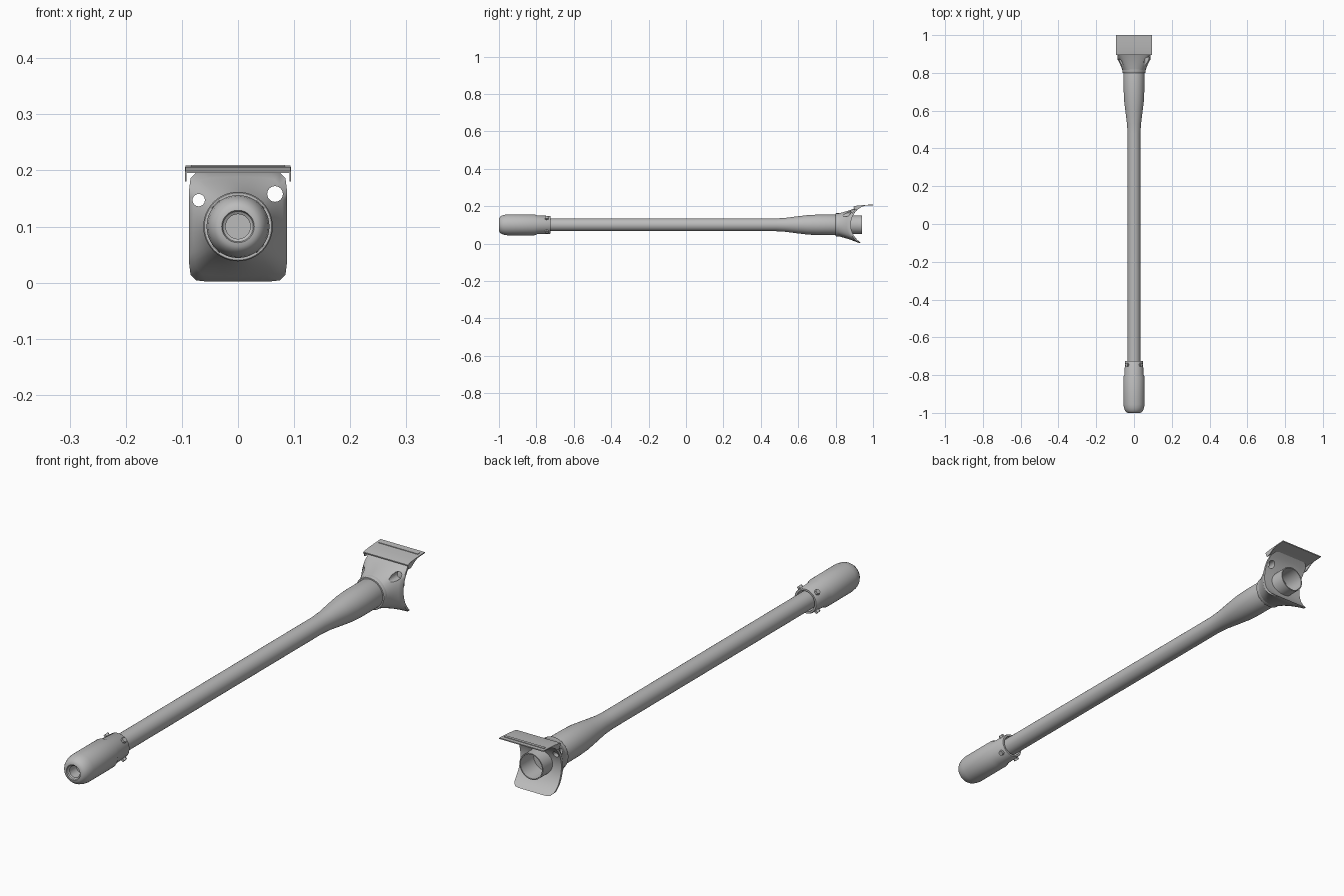
import bpy, bmesh, math
from mathutils import Vector, Matrix

if "Cube" in bpy.data.objects:
    bpy.data.objects.remove(bpy.data.objects["Cube"])

CZ = 0.1      # height of the barrel axis
N = 48        # sides of round parts

grey = bpy.data.materials.new("steel_grey")
grey.diffuse_color = (0.5, 0.5, 0.5, 1)
grey.use_nodes = True
grey.node_tree.nodes["Principled BSDF"].inputs["Base Color"].default_value = grey.diffuse_color


def finish(name, bm, smooth=True, angle=35):
    bmesh.ops.recalc_face_normals(bm, faces=bm.faces)
    me = bpy.data.meshes.new(name)
    bm.to_mesh(me)
    bm.free()
    me.materials.append(grey)
    ob = bpy.data.objects.new(name, me)
    bpy.context.collection.objects.link(ob)
    if smooth:
        bpy.ops.object.select_all(action='DESELECT')
        ob.select_set(True)
        bpy.context.view_layer.objects.active = ob
        bpy.ops.object.shade_smooth_by_angle(angle=math.radians(angle))
    return ob


def loft(name, rings, closed=False, caps=True, angle=35):
    """Skin a list of equal-length point rings."""
    bm = bmesh.new()
    vr = [[bm.verts.new(p) for p in r] for r in rings]
    pairs = list(zip(vr, vr[1:])) + ([(vr[-1], vr[0])] if closed else [])
    for a, b in pairs:
        for i in range(len(a)):
            j = (i + 1) % len(a)
            bm.faces.new((a[i], a[j], b[j], b[i]))
    if caps and not closed:
        bm.faces.new(vr[0])
        bm.faces.new(vr[-1])
    return finish(name, bm, angle=angle)


def circle(r, y, n=N):
    return [(r * math.cos(2 * math.pi * i / n), y, CZ + r * math.sin(2 * math.pi * i / n))
            for i in range(n)]


def lathe(name, profile, **kw):
    return loft(name, [circle(r, y) for y, r in profile], **kw)


# Barrel tube, flaring at the rear into the breech sleeve with an open end
lathe("barrel", [(-0.78, 0.034), (0.48, 0.034), (0.53, 0.037), (0.60, 0.046),
                 (0.65, 0.052), (0.70, 0.0545), (0.80, 0.055), (0.82, 0.05),
                 (0.94, 0.05), (0.94, 0.046), (0.86, 0.046)])

# Muzzle brake with rounded nose, recessed bore and a narrower rear collar
lathe("muzzle", [(-0.95, 0.022), (-0.992, 0.022), (-0.995, 0.027), (-1.0, 0.029),
                 (-0.999, 0.036), (-0.994, 0.043), (-0.985, 0.049), (-0.972, 0.0535),
                 (-0.955, 0.056), (-0.81, 0.056), (-0.795, 0.050), (-0.728, 0.048),
                 (-0.725, 0.046), (-0.725, 0.039), (-0.76, 0.039)])

# Clamp bolts around the muzzle collar
for k in range(4):
    a = math.radians(45 + 90 * k)
    d = Vector((math.cos(a), 0, math.sin(a)))
    bm = bmesh.new()
    rot = d.to_track_quat('Z', 'Y').to_matrix().to_4x4()
    bmesh.ops.create_cone(bm, cap_ends=True, segments=6, radius1=0.011, radius2=0.010,
                          depth=0.014,
                          matrix=Matrix.Translation(Vector((0, -0.745, CZ)) + d * 0.050) @ rot)
    finish("clamp_bolt_%d" % (k + 1), bm, smooth=False)

# Collar ring where the barrel enters the shield
lathe("shield_collar", [(0.80, 0.054), (0.80, 0.060), (0.803, 0.062),
                        (0.822, 0.062), (0.822, 0.054)], closed=True)


# Shield: round at the front, flaring to a rounded rectangle with a hollow rear
def arc(z):
    """Concave rear surface of the shield."""
    return 0.995 - math.sqrt(max(0.0, 0.114 ** 2 - (z - CZ) ** 2))


def rect(hx, hz, r):
    """Rounded rectangle sampled at the same angles as circle()."""
    pts = []
    for i in range(N):
        t = 2 * math.pi * i / N
        c, s = math.cos(t), math.sin(t)
        k = min(hx / max(abs(c), 1e-6), hz / max(abs(s), 1e-6))
        x, z = k * c, k * s
        ox, oz = abs(x) - (hx - r), abs(z) - (hz - r)
        if ox > 0 and oz > 0:
            l = math.hypot(ox, oz)
            x = math.copysign(hx - r + ox / l * r, x)
            z = math.copysign(hz - r + oz / l * r, z)
        pts.append((x, z + CZ))
    return pts


outer = rect(0.087, 0.098, 0.022)
front = circle(0.060, 0.81)
edge_f = [(x, arc(z) - 0.010, z) for x, z in outer]
edge_b = [(x, arc(z), z) for x, z in outer]


def blend(t, bow):
    out = []
    for a, b in zip(front, edge_f):
        u = t - bow * t * (1 - t)          # slight concave flare
        out.append((a[0] + (b[0] - a[0]) * u, a[1] + (b[1] - a[1]) * t,
                    a[2] + (b[2] - a[2]) * u))
    return out


rings = [front] + [blend(t, 0.3) for t in (0.2, 0.4, 0.6, 0.8)] + [edge_f, edge_b]
hole = circle(0.0495, 0)
for t in (0.25, 0.5, 0.75, 1.0):
    ring = []
    for (x, z), h in zip(outer, hole):
        zz = z + (h[2] - z) * t
        ring.append((x + (h[0] - x) * t, arc(zz), zz))
    rings.append(ring)
rings.append(circle(0.0495, 0.812))
shield = loft("shield", rings, closed=True, angle=40)

# Sight openings through the shield
for name, x, z, r in (("sight_cutter", 0.066, 0.158, 0.014),
                      ("gun_port_cutter", -0.070, 0.147, 0.011)):
    bm = bmesh.new()
    bmesh.ops.create_cone(bm, cap_ends=True, segments=24, radius1=r, radius2=r, depth=0.4,
                          matrix=Matrix.Translation((x, 0.9, z)) @ Matrix.Rotation(math.pi / 2, 4, 'X'))
    cutter = finish(name, bm, smooth=False)
    cutter.hide_render = True
    cutter.hide_set(True)
    m = shield.modifiers.new(name, 'BOOLEAN')
    m.object = cutter
    m.operation = 'DIFFERENCE'
    m.solver = 'EXACT'


# Thin curved cover plate on top, with folded side lips
def strip(name, half_width, path, thick):
    """Sheet following (y, z) points, extruded across x."""
    prof = path + [(y, z - thick) for y, z in reversed(path)]
    loft(name, [[(x, y, z) for y, z in prof] for x in (-half_width, half_width)], angle=30)


strip("cover_plate", 0.094, [(0.895, 0.199), (0.915, 0.2025), (0.94, 0.205),
                             (0.97, 0.207), (1.0, 0.2085)], 0.004)
strip("cover_rib", 0.084, [(0.972, 0.2095), (0.984, 0.210)], 0.004)

for side, s in (("left", -1), ("right", 1)):
    bm = bmesh.new()
    prof = [(0.895, 0.198), (0.94, 0.204), (0.965, 0.206), (0.94, 0.196), (0.915, 0.180), (0.902, 0.180)]
    a = [bm.verts.new((s * 0.0945, y, z)) for y, z in prof]
    f = bm.faces.new(a)
    ext = bmesh.ops.extrude_face_region(bm, geom=[f])
    bmesh.ops.translate(bm, vec=(-s * 0.003, 0, 0),
                        verts=[v for v in ext["geom"] if isinstance(v, bmesh.types.BMVert)])
    finish("cover_lip_" + side, bm, smooth=False)
